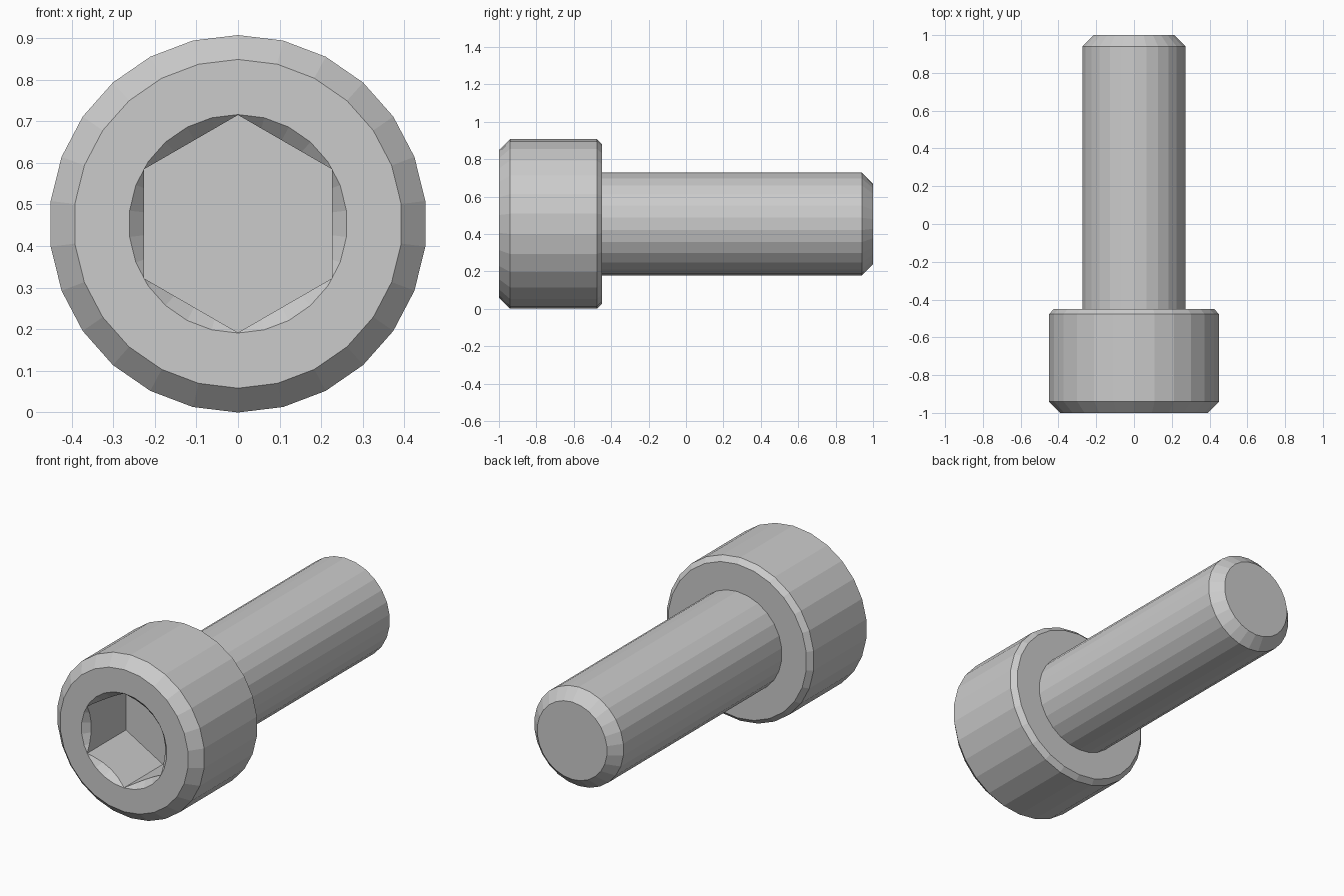
import bpy, bmesh
from math import sin, cos, tau

if "Cube" in bpy.data.objects:
    bpy.data.objects.remove(bpy.data.objects["Cube"])

CZ = 0.4535  # height of the bolt axis


def lathe(name, profile, sides):
    """Solid turned about the y axis; profile is (y, radius), corner at top."""
    bm = bmesh.new()
    rings = [[bm.verts.new((r * sin(tau * i / sides), y, CZ + r * cos(tau * i / sides)))
              for i in range(sides)] for y, r in profile]
    for a, b in zip(rings, rings[1:]):
        for i in range(sides):
            j = (i + 1) % sides
            bm.faces.new((a[i], a[j], b[j], b[i]))
    bm.faces.new(rings[0])
    bm.faces.new(rings[-1])
    bmesh.ops.recalc_face_normals(bm, faces=bm.faces)
    mesh = bpy.data.meshes.new(name)
    bm.to_mesh(mesh)
    bm.free()
    obj = bpy.data.objects.new(name, mesh)
    bpy.context.collection.objects.link(obj)
    return obj


# Chamfered head and shank in one turned piece
bolt = lathe("socket_head_bolt", [
    (-1.0, 0.395), (-0.94, 0.4535), (-0.477, 0.4535), (-0.45, 0.427),
    (-0.45, 0.275), (0.94, 0.275), (1.0, 0.215)], 26)

# Cutters: hexagonal socket and the conical lead-in at its mouth
R, SLOPE = 0.2625, 1.0
hex_cutter = lathe("hex_socket_cutter", [(-1.1, 0.2615), (-0.66, 0.2615)], 6)
cone_cutter = lathe("lead_in_cutter", [
    (-1.05, R + 0.05 / SLOPE), (-1.0 + 0.1 * SLOPE, R - 0.1)], 26)

for cutter in (cone_cutter, hex_cutter):
    mod = bolt.modifiers.new(cutter.name, 'BOOLEAN')
    mod.operation = 'DIFFERENCE'
    mod.solver = 'EXACT'
    mod.object = cutter
    bpy.context.view_layer.objects.active = bolt
    bpy.ops.object.modifier_apply(modifier=mod.name)
    bpy.data.objects.remove(cutter)
